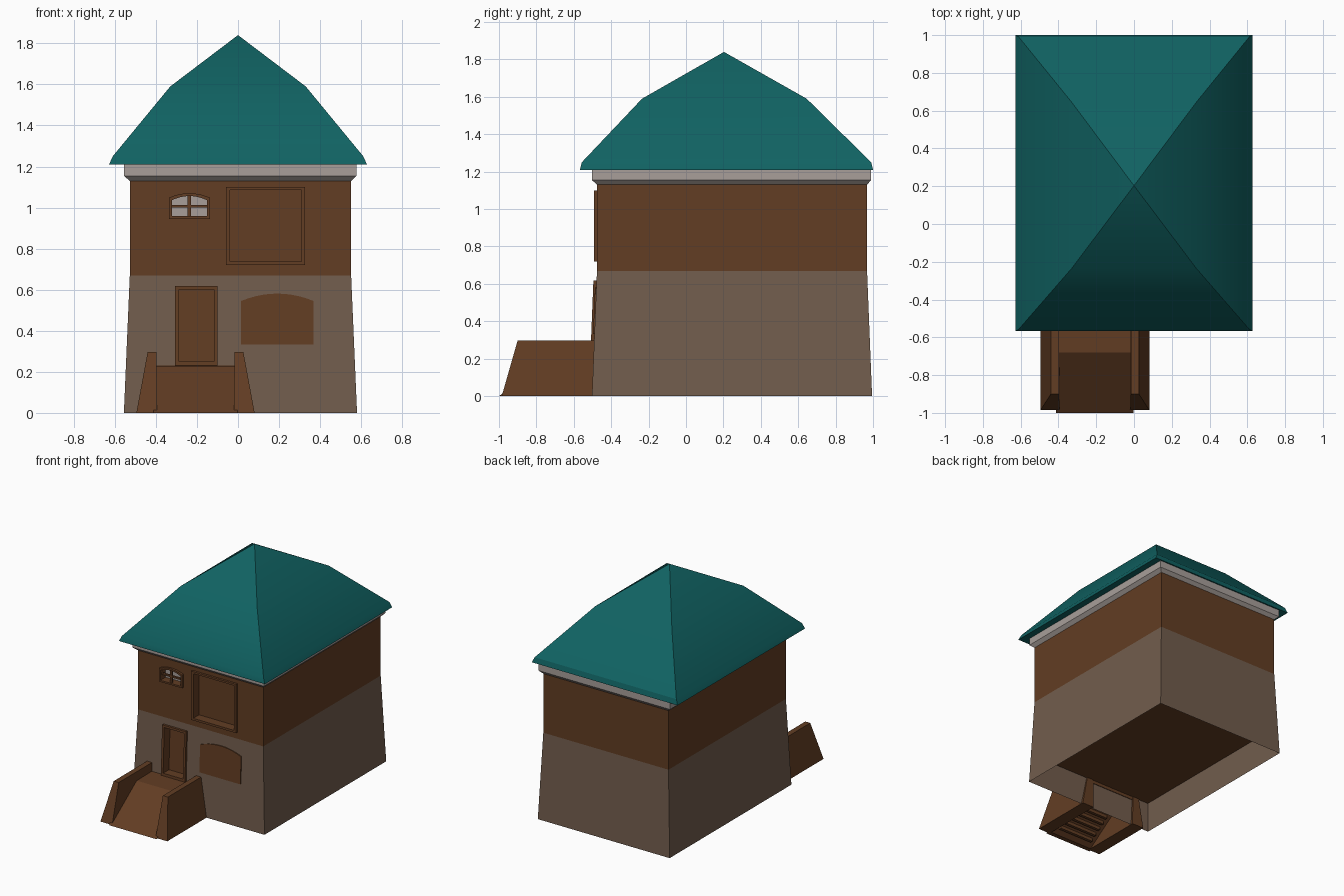
import bpy, bmesh, math

if "Cube" in bpy.data.objects:
    bpy.data.objects.remove(bpy.data.objects["Cube"])


def material(name, r, g, b):
    m = bpy.data.materials.new(name)
    m.diffuse_color = [((c / 255 + 0.055) / 1.055) ** 2.4 for c in (r, g, b)] + [1]
    m.use_nodes = True
    m.node_tree.nodes["Principled BSDF"].inputs["Base Color"].default_value = m.diffuse_color
    return m


TIMBER = material("brown timber", 98, 61, 35)
PLASTER = material("taupe plaster", 114, 93, 77)
TEAL = material("teal roof", 16, 98, 98)
STONE = material("pale grey trim", 168, 159, 154)


def mesh(name, verts, faces, *mats):
    bm = bmesh.new()
    vs = [bm.verts.new(v) for v in verts]
    for f in faces:
        bm.faces.new([vs[i] for i in f])
    bmesh.ops.remove_doubles(bm, verts=bm.verts, dist=1e-5)
    bmesh.ops.recalc_face_normals(bm, faces=bm.faces)
    me = bpy.data.meshes.new(name)
    bm.to_mesh(me)
    bm.free()
    for m in mats:
        me.materials.append(m)
    ob = bpy.data.objects.new(name, me)
    bpy.context.collection.objects.link(ob)
    return ob


def bridge(a, b, n):
    return [(a + i, a + (i + 1) % n, b + (i + 1) % n, b + i) for i in range(n)]


def loft(name, rings, *mats, bottom=True, top=True):
    """Stack of rectangles given as (x0, x1, y0, y1, z)."""
    v, f = [], []
    for x0, x1, y0, y1, z in rings:
        v += [(x0, y0, z), (x1, y0, z), (x1, y1, z), (x0, y1, z)]
    for k in range(len(rings) - 1):
        f += bridge(4 * k, 4 * k + 4, 4)
    if bottom:
        f.append((0, 1, 2, 3))
    if top:
        f.append(tuple(range(len(v) - 4, len(v))))
    return mesh(name, v, f, *mats)


def wall_y(z):
    """Front wall plane: leaning below, upright above."""
    return -0.476 - 0.04 * max(0, 0.67 - z)


def outline(x0, x1, z0, z1, rise=0, steps=10):
    """Opening outline with an optional arched head."""
    pts = [(x0, z0), (x1, z0)]
    for i in range(steps + 1 if rise else 2):
        t = i / steps if rise else i
        pts.append((x1 + (x0 - x1) * t, z1 + rise * (1 - (2 * t - 1) ** 2)))
    return pts


def at_wall(pts, d):
    return [(x, wall_y(z) + d, z) for x, z in pts]


def plate(name, pts, front, back, mat):
    n = len(pts)
    return mesh(name, at_wall(pts, front) + at_wall(pts, back),
                bridge(0, n, n) + [tuple(range(n)), tuple(range(n, 2 * n))], mat)


def frame(name, outer, inner, front, back, mat):
    n = len(outer)
    v = at_wall(outer, front) + at_wall(inner, front) + at_wall(inner, back) + at_wall(outer, back)
    f = sum((bridge(k * n, (k + 1) % 4 * n, n) for k in range(4)), [])
    return mesh(name, v, f, mat)


# House body: solid above the floor, open skirt below it
def body_ring(z):
    e = 0.043 * max(0, 0.67 - z)
    return (-0.527 - e, 0.551 + e, wall_y(z), 0.968 + e * 0.93, z)


body = loft("walls", [body_ring(z) for z in (0.23, 0.67, 1.13)], PLASTER, TIMBER)
loft("foundation_skirt", [body_ring(0), body_ring(0.23)], PLASTER, bottom=False, top=False)

# Openings: frame around a recessed pocket
openings = [
    ("door", outline(-0.307, -0.10, 0.23, 0.617), outline(-0.288, -0.117, 0.25, 0.60)),
    ("shutter", outline(-0.058, 0.327, 0.72, 1.10), outline(-0.04, 0.31, 0.737, 1.085)),
    ("small_window", outline(-0.337, -0.137, 0.945, 1.048, 0.022),
     outline(-0.322, -0.152, 0.958, 1.036, 0.02)),
]
cutters = []
for name, outer, inner in openings:
    frame(name + "_frame", outer, inner, -0.017, 0.005, TIMBER)
    cut = plate(name + "_cutter", inner, -0.05, 0.055, TIMBER)
    cut.hide_render = True
    cutters.append(cut)
    mod = body.modifiers.new(name, "BOOLEAN")
    mod.operation, mod.solver, mod.object = "DIFFERENCE", "EXACT", cut
bpy.context.view_layer.update()
cut_mesh = bpy.data.meshes.new_from_object(
    body.evaluated_get(bpy.context.evaluated_depsgraph_get()))
body.modifiers.clear()
body.data = cut_mesh
for c in cutters:
    bpy.data.objects.remove(c)
cut_mesh.materials.clear()
for m in (PLASTER, TIMBER):
    cut_mesh.materials.append(m)
for p in cut_mesh.polygons:
    c = p.center
    pocket = wall_y(c.z) + 0.005 < c.y < 0.9 and abs(c.x - 0.012) < 0.5
    p.material_index = 1 if pocket or c.z > 0.67 else 0

# Small window: pale panes and glazing bars
plate("window_panes", openings[2][2], 0.046, 0.054, STONE)
plate("window_bar_upright", outline(-0.246, -0.23, 0.955, 1.058), -0.008, 0.008, TIMBER)
plate("window_bar_cross", outline(-0.324, -0.15, 1.0, 1.012), -0.008, 0.008, TIMBER)

# Arched lower window panel
plate("arched_panel", outline(0.015, 0.368, 0.333, 0.545, 0.036), -0.007, 0.002, TIMBER)

# Cornice and hipped roof
loft("cornice", [(-0.527, 0.551, -0.476, 0.968, 1.13), (-0.556, 0.577, -0.503, 0.99, 1.155),
                 (-0.556, 0.577, -0.503, 0.99, 1.211)], STONE)
roof = loft("roof", [(-0.628, 0.628, -0.567, 1.0, 1.21), (-0.61, 0.61, -0.557, 0.99, 1.25),
                     (-0.33, 0.33, -0.235, 0.645, 1.59)], TEAL, top=False)
mesh_roof = bmesh.new()
mesh_roof.from_mesh(roof.data)
mesh_roof.verts.ensure_lookup_table()
rim = [e for e in mesh_roof.edges if e.is_boundary]
apex = mesh_roof.verts.new((0, 0.203, 1.84))
for e in rim:
    mesh_roof.faces.new((*e.verts, apex))
bmesh.ops.recalc_face_normals(mesh_roof, faces=mesh_roof.faces)
mesh_roof.to_mesh(roof.data)
mesh_roof.free()
bpy.context.view_layer.objects.active = roof
roof.select_set(True)
bpy.ops.object.shade_smooth_by_angle(angle=math.radians(30))

# Stair side walls, mirrored about the stair centre
CX = -0.207
for side, s in (("left", -1), ("right", 1)):
    v = []
    for inner, out, y, z in ((0.187, 0.288, -0.985, 0), (0.19, 0.233, -0.90, 0.297)):
        v += [(CX + s * inner, y, z), (CX + s * out, y, z),
              (CX + s * out, -0.485, z), (CX + s * inner, -0.485, z)]
    mesh("stair_wall_" + side, v, bridge(0, 4, 4) + [(0, 1, 2, 3), (4, 5, 6, 7)], TIMBER)

# Ramp and landing: profile in y, z extruded across
profile = [(-1.0, 0), (-0.68, 0.228), (-0.49, 0.23), (-0.49, 0.205), (-0.68, 0.203), (-0.965, 0)]
n = len(profile)
mesh("ramp", [(x, y, z) for x in (CX - 0.205, CX + 0.205) for y, z in profile],
     bridge(0, n, n) + [tuple(range(n)), tuple(range(n, 2 * n))], TIMBER)

# Slats under the ramp
for i in range(6):
    y = -0.91 + i * 0.042
    z = (y + 0.965) * 0.712
    loft("ramp_slat", [(CX - 0.15, CX + 0.15, y - 0.01, y + 0.012, z - 0.02),
                       (CX - 0.15, CX + 0.15, y - 0.01, y + 0.012, z + 0.005)], TIMBER)
